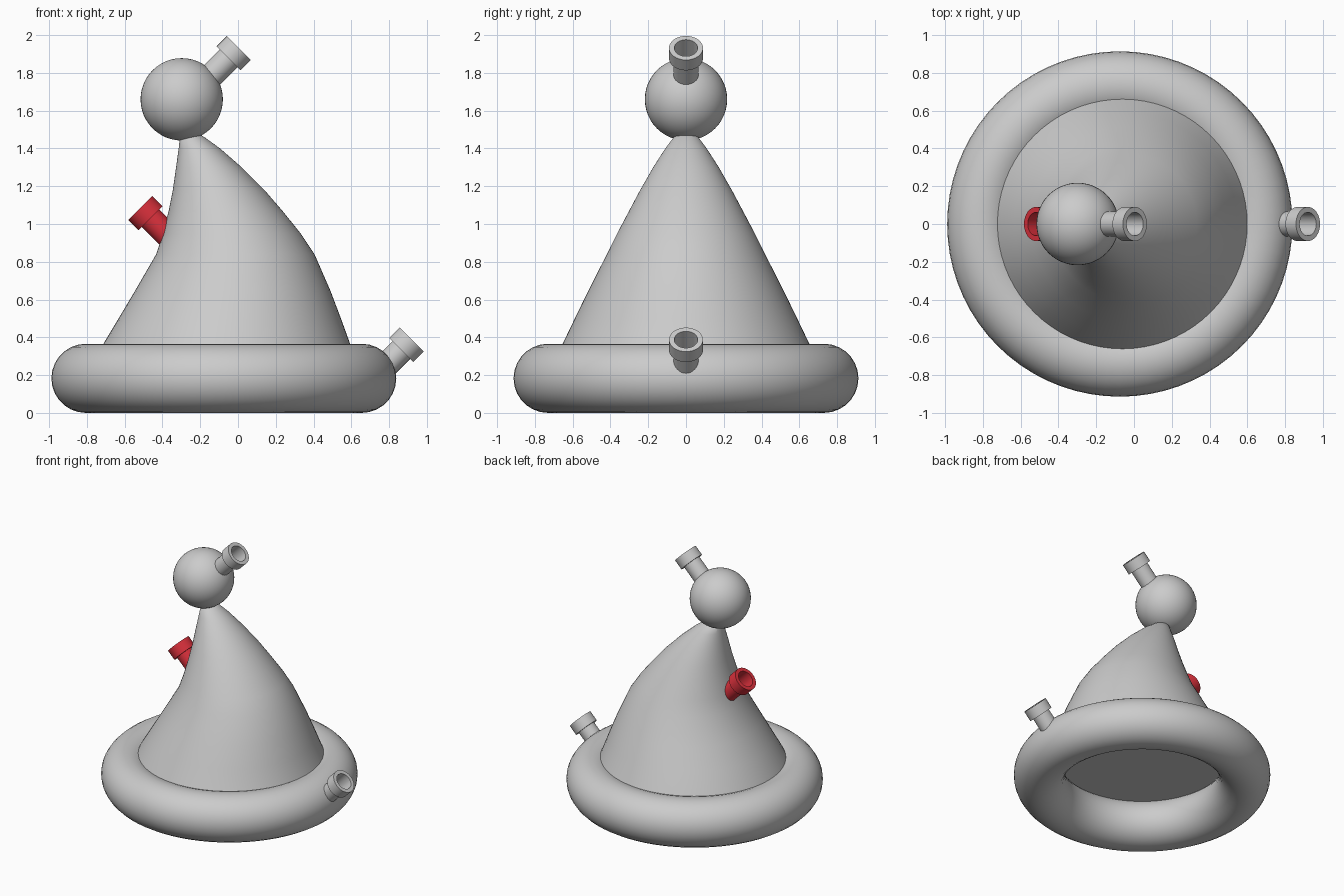
import bpy, bmesh, math
from mathutils import Vector

if "Cube" in bpy.data.objects:
    bpy.data.objects.remove(bpy.data.objects["Cube"])


def finish(bm, name, angle):
    bmesh.ops.recalc_face_normals(bm, faces=bm.faces)
    mesh = bpy.data.meshes.new(name)
    bm.to_mesh(mesh)
    bm.free()
    obj = bpy.data.objects.new(name, mesh)
    bpy.context.collection.objects.link(obj)
    bpy.ops.object.select_all(action='DESELECT')
    obj.select_set(True)
    bpy.context.view_layer.objects.active = obj
    bpy.ops.object.shade_smooth_by_angle(angle=math.radians(angle))
    return obj


def skin_rings(name, rings, n, angle):
    """Bridge circles given as (centre x, z, radius), with caps at both ends."""
    bm = bmesh.new()
    loops = []
    for cx, z, r in rings:
        loops.append([bm.verts.new((cx + r * math.cos(2 * math.pi * i / n),
                                    r * math.sin(2 * math.pi * i / n), z))
                      for i in range(n)])
    for a, b in zip(loops, loops[1:]):
        for i in range(n):
            j = (i + 1) % n
            bm.faces.new((a[i], a[j], b[j], b[i]))
    bm.faces.new(loops[0][::-1])
    bm.faces.new(loops[-1])
    return finish(bm, name, angle)


# Inflated brim
bpy.ops.mesh.primitive_torus_add(location=(-0.075, 0, 0.183), major_radius=0.73,
                                 minor_radius=0.183, major_segments=72, minor_segments=28)
brim = bpy.context.object
brim.name = "brim"
bpy.ops.object.shade_smooth()

# Leaning cone: height, left edge, right edge
outline = [(0.31, -0.74, 0.62), (0.37, -0.71, 0.592), (0.50, -0.632, 0.545),
           (0.65, -0.543, 0.488), (0.84, -0.433, 0.405), (0.95, -0.397, 0.332),
           (1.07, -0.367, 0.235), (1.18, -0.345, 0.14), (1.30, -0.328, 0.02),
           (1.40, -0.314, -0.095), (1.46, -0.308, -0.178), (1.475, -0.29, -0.205)]
skin_rings("cone", [((a + b) / 2, z, (b - a) / 2) for z, a, b in outline], 72, 40)

# Ball on the tip
bpy.ops.mesh.primitive_uv_sphere_add(segments=48, ring_count=24, radius=0.218,
                                     location=(-0.298, 0, 1.66))
bpy.context.object.name = "ball"
bpy.ops.object.shade_smooth()

# Air valves: stem, collar and blind hole along the local z axis, mouth at the origin
valve_profile = [(0, -0.24, 0.066), (0, -0.078, 0.066), (0, -0.078, 0.09),
                 (0, 0, 0.09), (0, 0, 0.062), (0, -0.14, 0.062)]


def valve(name, mouth, direction):
    obj = skin_rings(name, valve_profile, 32, 30)
    obj.location = mouth
    obj.rotation_euler = Vector(direction).to_track_quat('Z', 'Y').to_euler()
    return obj


valve("ball_valve", (0.005, 0, 1.932), (1, 0, 1))
valve("brim_valve", (0.92, 0, 0.388), (1, 0, 1))
cone_valve = valve("cone_valve", (-0.518, 0, 1.085), (-1, 0, 1))

red = bpy.data.materials.new("red")
red.diffuse_color = (0.7, 0.03, 0.045, 1)
red.use_nodes = True
red.node_tree.nodes["Principled BSDF"].inputs["Base Color"].default_value = red.diffuse_color
cone_valve.data.materials.append(red)
